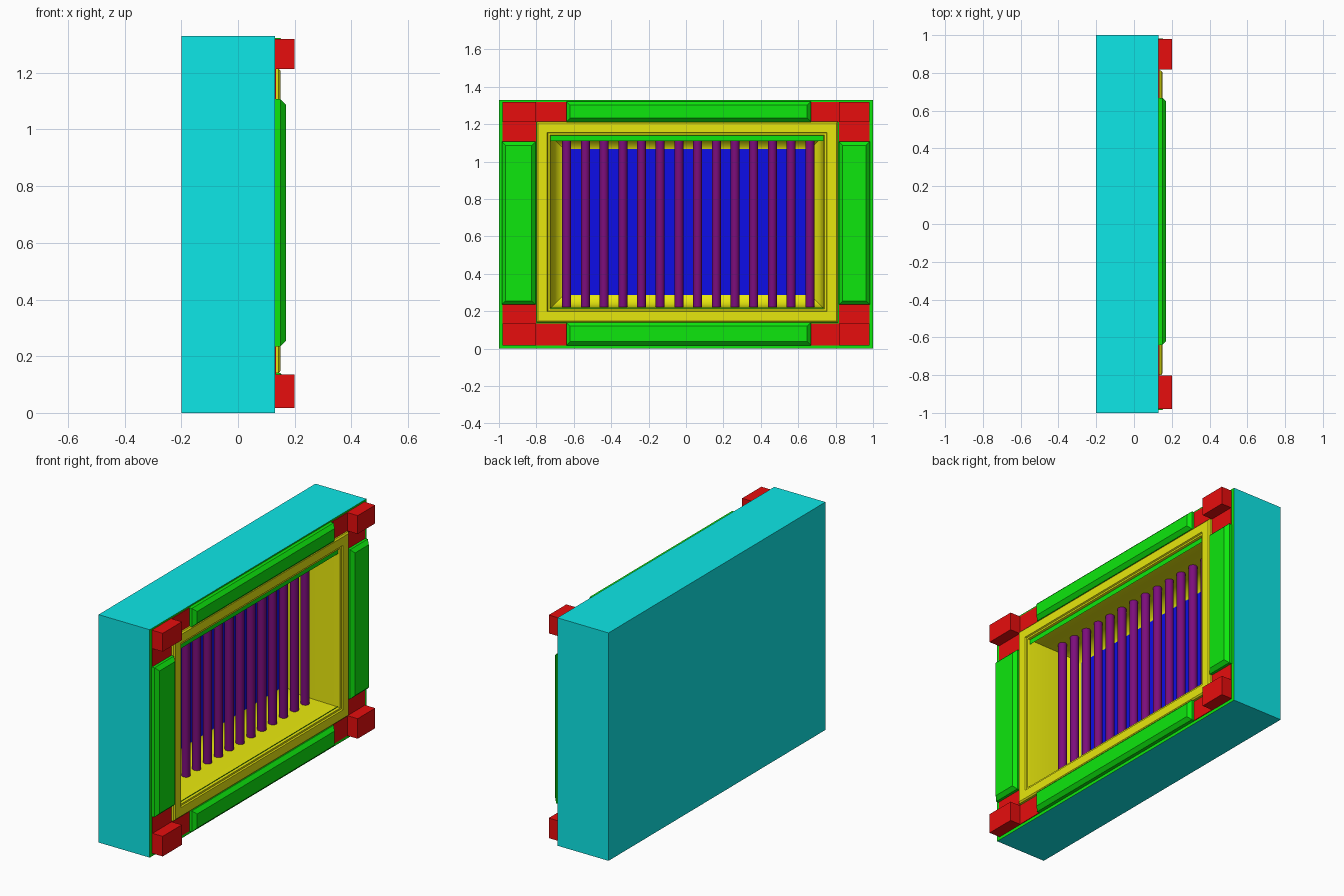
import bpy, bmesh, math
from mathutils import Matrix

cube = bpy.data.objects.get("Cube")
if cube:
    bpy.data.objects.remove(cube, do_unlink=True)


def material(name, rgb):
    m = bpy.data.materials.new(name)
    m.use_nodes = True
    m.diffuse_color = (*rgb, 1)
    m.node_tree.nodes["Principled BSDF"].inputs["Base Color"].default_value = (*rgb, 1)
    return m


LOW, HIGH = 0.004, 0.8
cyan = material("cyan", (LOW, HIGH, HIGH))
green = material("green", (LOW, HIGH, LOW))
red = material("red", (HIGH, LOW, LOW))
yellow = material("yellow", (HIGH, HIGH, LOW))
blue = material("blue", (LOW, LOW, HIGH))
purple = material("purple", (0.2, LOW, 0.2))


def finish(name, bm, *mats):
    mesh = bpy.data.meshes.new(name)
    bm.to_mesh(mesh)
    bm.free()
    for m in mats:
        mesh.materials.append(m)
    obj = bpy.data.objects.new(name, mesh)
    bpy.context.collection.objects.link(obj)
    return obj


def loft(rect, profile, cap_start=False, cap_end=False):
    """Skin nested rectangles: profile holds (inset, x) pairs around rect."""
    y0, y1, z0, z1 = rect
    bm = bmesh.new()
    rings = []
    for d, x in profile:
        corners = [(y0 + d, z0 + d), (y1 - d, z0 + d), (y1 - d, z1 - d), (y0 + d, z1 - d)]
        rings.append([bm.verts.new((x, y, z)) for y, z in corners])
    for a, b in zip(rings, rings[1:]):
        for i in range(4):
            j = (i + 1) % 4
            bm.faces.new((a[i], a[j], b[j], b[i]))
    if cap_start:
        bm.faces.new(rings[0][::-1])
    if cap_end:
        bm.faces.new(rings[-1])
    bm.normal_update()
    return bm


FRONT = 0.13

# Housing: cyan case, green face plate with an opening
bm = loft((-1, 1, 0, 1.33), [(0, -0.2), (0, FRONT), (0.22, FRONT)], cap_start=True)
for f in bm.faces:
    f.material_index = int(f.normal.x > 0.5)
finish("housing", bm, cyan, green)

# Window frame and rounded recess in one shell
profile = [(0, FRONT), (0, 0.143), (0.008, 0.15), (0.058, 0.15), (0.062, 0.142),
           (0.072, 0.142), (0.076, 0.13), (0.085, -0.08)]
radius = 0.09
for i in range(1, 7):
    a = math.pi / 2 * i / 6
    profile.append((0.085 + radius * (1 - math.cos(a)), -0.08 - radius * math.sin(a)))
bm = loft((-0.8, 0.812, 0.14, 1.215), profile, cap_end=True)
frame = finish("window_frame", bm, yellow)
bpy.context.view_layer.objects.active = frame
frame.select_set(True)
bpy.ops.object.shade_smooth_by_angle(angle=math.radians(25))
frame.select_set(False)

# Back panel of the recess
finish("back_panel", loft((-0.64, 0.66, 0.235, 1.107), [(0, -0.17), (0, -0.165)], cap_end=True), blue)

# Row of round bars
for i in range(14):
    bm = bmesh.new()
    bmesh.ops.create_cone(bm, cap_ends=True, segments=20, radius1=0.024, radius2=0.024, depth=0.92,
                          matrix=Matrix.Translation((-0.03, -0.638 + 0.1 * i, 0.672)))
    for f in bm.faces:
        f.smooth = abs(f.normal.z) < 0.5
    for e in bm.edges:
        e.smooth = not any(abs(f.normal.z) > 0.5 for f in e.link_faces)
    finish(f"bar_{i + 1}", bm, purple)

# Raised green border panels with chamfered edges
panels = {
    "bottom_panel": (-0.64, 0.668, 0.018, 0.14),
    "top_panel": (-0.64, 0.668, 1.213, 1.322),
    "right_end_panel": (-0.985, -0.805, 0.235, 1.107),
    "left_end_panel": (0.818, 0.983, 0.235, 1.107),
}
for name, rect in panels.items():
    chamfer = [(0, FRONT), (0, 0.15), (0.02, 0.17)]
    finish(name, loft(rect, chamfer, cap_end=True), green)

# Red corner blocks with flush arms along both sides
ends = {"near": (-0.98, -0.803, -0.64), "far": (0.98, 0.818, 0.668)}
levels = {"lower": (0.018, 0.135, 0.235), "upper": (1.32, 1.213, 1.107)}
for e, (ya, yb, yc) in ends.items():
    for l, (za, zb, zc) in levels.items():
        parts = {
            "block": ((ya, yb, za, zb), 0.2),
            "long_arm": ((yb, yc, za, zb), 0.134),
            "upright_arm": ((ya, yb, zb, zc), 0.134),
        }
        for part, ((p, q, r, s), height) in parts.items():
            rect = (min(p, q), max(p, q), min(r, s), max(r, s))
            bm = loft(rect, [(0, FRONT), (0, height)], cap_end=True)
            finish(f"{l}_{e}_corner_{part}", bm, red)
